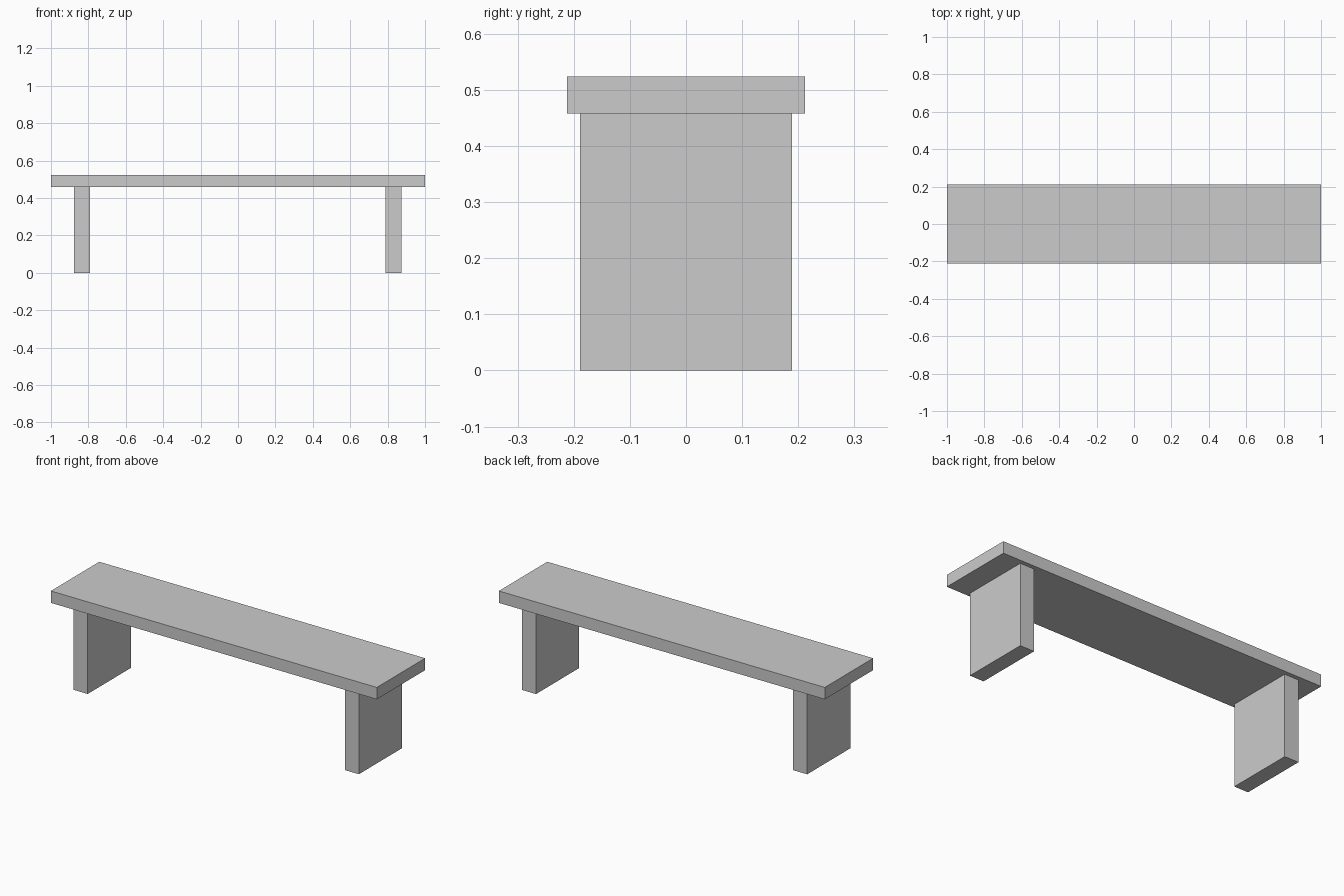
import bpy

if "Cube" in bpy.data.objects:
    bpy.data.objects.remove(bpy.data.objects["Cube"])

# Single plain grey
grey = bpy.data.materials.new("plain_grey")
grey.diffuse_color = (0.6, 0.6, 0.6, 1)
grey.use_nodes = True
grey.node_tree.nodes["Principled BSDF"].inputs["Base Color"].default_value = grey.diffuse_color


def box(name, lo, hi):
    """Flat-faced box between two corners."""
    centre = [(a + b) / 2 for a, b in zip(lo, hi)]
    bpy.ops.mesh.primitive_cube_add(size=1, location=centre)
    obj = bpy.context.object
    obj.name = name
    obj.scale = [b - a for a, b in zip(lo, hi)]
    bpy.ops.object.transform_apply(location=False, rotation=False, scale=True)
    obj.data.materials.append(grey)
    return obj


# Seat plank
box("seat", (-1, -0.212, 0.458), (1, 0.212, 0.524))

# Slab legs, one near each end
for name, x in (("left_leg", -0.833), ("right_leg", 0.831)):
    box(name, (x - 0.043, -0.189, 0), (x + 0.043, 0.189, 0.458))
